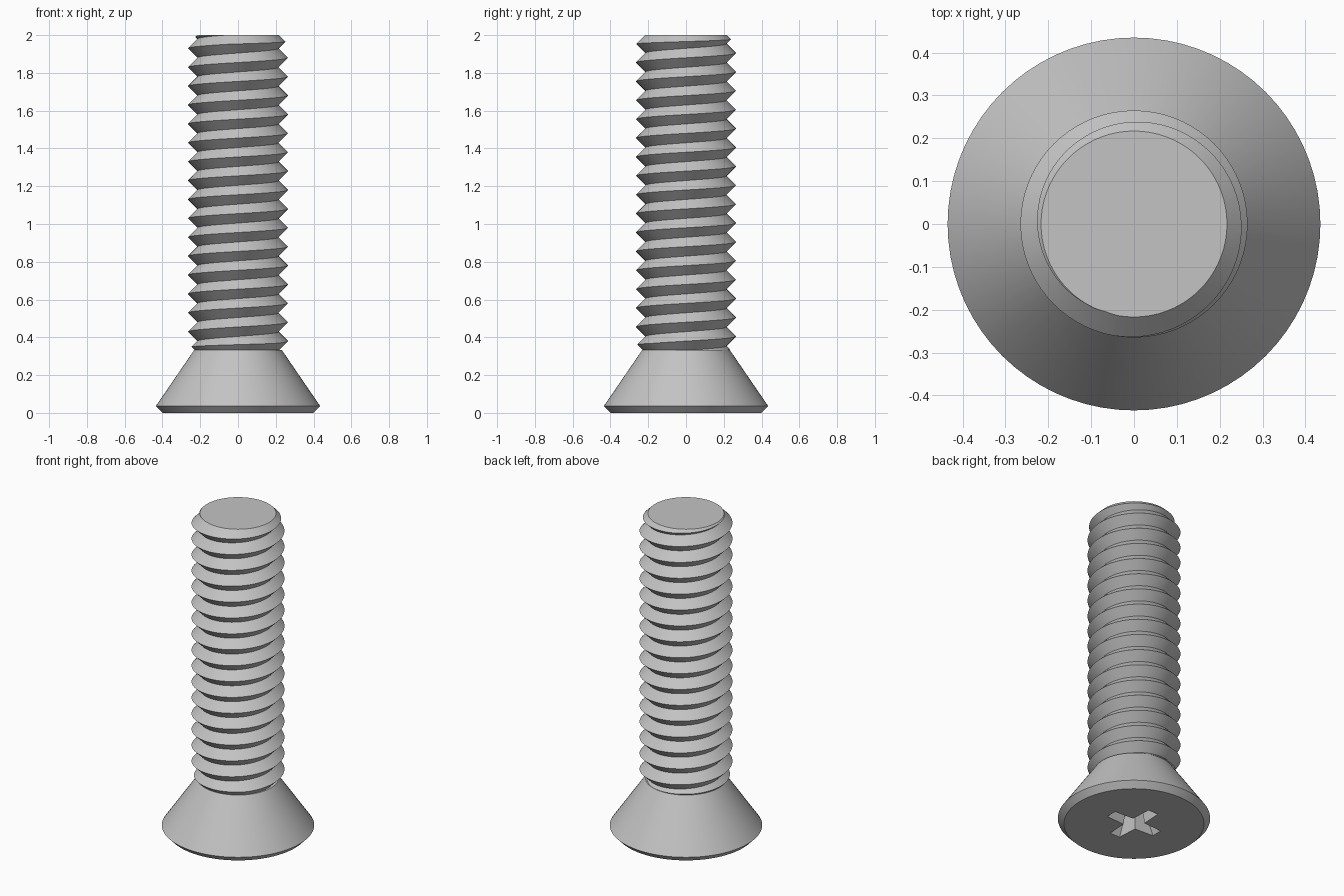
import bpy, bmesh, math

cube = bpy.data.objects.get("Cube")
if cube:
    bpy.data.objects.remove(cube)

SEG = 72
PITCH, CREST, ROOT = 0.1, 0.265, 0.215

steel = bpy.data.materials.new("grey steel")
steel.use_nodes = True
steel.diffuse_color = (0.55, 0.55, 0.55, 1)
steel.node_tree.nodes["Principled BSDF"].inputs["Base Color"].default_value = steel.diffuse_color


def finish(name, bm):
    bmesh.ops.recalc_face_normals(bm, faces=bm.faces)
    mesh = bpy.data.meshes.new(name)
    bm.to_mesh(mesh)
    bm.free()
    mesh.materials.append(steel)
    ob = bpy.data.objects.new(name, mesh)
    bpy.context.collection.objects.link(ob)
    return ob


def loft(name, rings):
    """Closed solid through rings of equal length, capped at both ends."""
    bm = bmesh.new()
    loops = [[bm.verts.new(p) for p in ring] for ring in rings]
    n = len(loops[0])
    for a, b in zip(loops, loops[1:]):
        for i in range(n):
            j = (i + 1) % n
            bm.faces.new((a[i], a[j], b[j], b[i]))
    bm.faces.new(loops[0])
    bm.faces.new(loops[-1])
    return finish(name, bm)


def lathe(name, profile):
    turn = [2 * math.pi * i / SEG for i in range(SEG)]
    return loft(name, [[(r * math.cos(a), r * math.sin(a), z) for a in turn] for r, z in profile])


def cut(ob, cutter, operation):
    mod = ob.modifiers.new("cut", 'BOOLEAN')
    mod.object, mod.operation, mod.solver = cutter, operation, 'EXACT'
    bpy.context.view_layer.objects.active = ob
    bpy.ops.object.select_all(action='DESELECT')
    ob.select_set(True)
    bpy.ops.object.modifier_apply(modifier=mod.name)
    bpy.data.objects.remove(cutter)
    bpy.ops.object.shade_smooth_by_angle(angle=math.radians(25))


# Threaded shaft: one right-handed V thread, built over-long
def threaded_rod():
    bm = bmesh.new()
    turns = 20

    def helix(radius, count, z0):
        return [bm.verts.new((radius * math.cos(2 * math.pi * i / SEG),
                              radius * math.sin(2 * math.pi * i / SEG),
                              z0 + PITCH * i / SEG)) for i in range(count)]

    last = turns * SEG
    start = 0.18
    root = helix(ROOT, last + SEG + 1, start - PITCH / 2)
    crest = helix(CREST, last + 1, start)
    for i in range(last):
        bm.faces.new((root[i], root[i + 1], crest[i + 1], crest[i]))
        bm.faces.new((crest[i], crest[i + 1], root[i + SEG + 1], root[i + SEG]))
    # fan caps over the two helical ends
    for k, loop in ((0, root[:SEG + 1] + [crest[0]]), (last, root[last:] + [crest[last]])):
        hub = bm.verts.new((0, 0, start + PITCH * k / SEG))
        for a, b in zip(loop, loop[1:] + loop[:1]):
            bm.faces.new((hub, a, b))
    return finish("threaded_shaft", bm)


# Trim the rod to length with a chamfer at each end
shaft = threaded_rod()
envelope = lathe("shaft_envelope", [(0.217, 0.32), (0.275, 0.378), (0.275, 1.942), (0.217, 2.0)])
cut(shaft, envelope, 'INTERSECT')

# Countersunk head with a bevelled rim
head = lathe("countersunk_head", [(0.40, 0), (0.435, 0.036), (0.232, 0.333)])


# Tapered cross recess in the head
def cross(length, width, z):
    quarter = [(length, -width), (length, width), (width * 1.2, width * 1.2)]
    ring = []
    for k in range(4):
        c, s = round(math.cos(k * math.pi / 2)), round(math.sin(k * math.pi / 2))
        ring += [(x * c - y * s, x * s + y * c, z) for x, y in quarter]
    return ring


recess = loft("cross_recess", [cross(0.175, 0.036, -0.02), cross(0.17, 0.035, 0), cross(0.09, 0.025, 0.16)])
cut(head, recess, 'DIFFERENCE')
